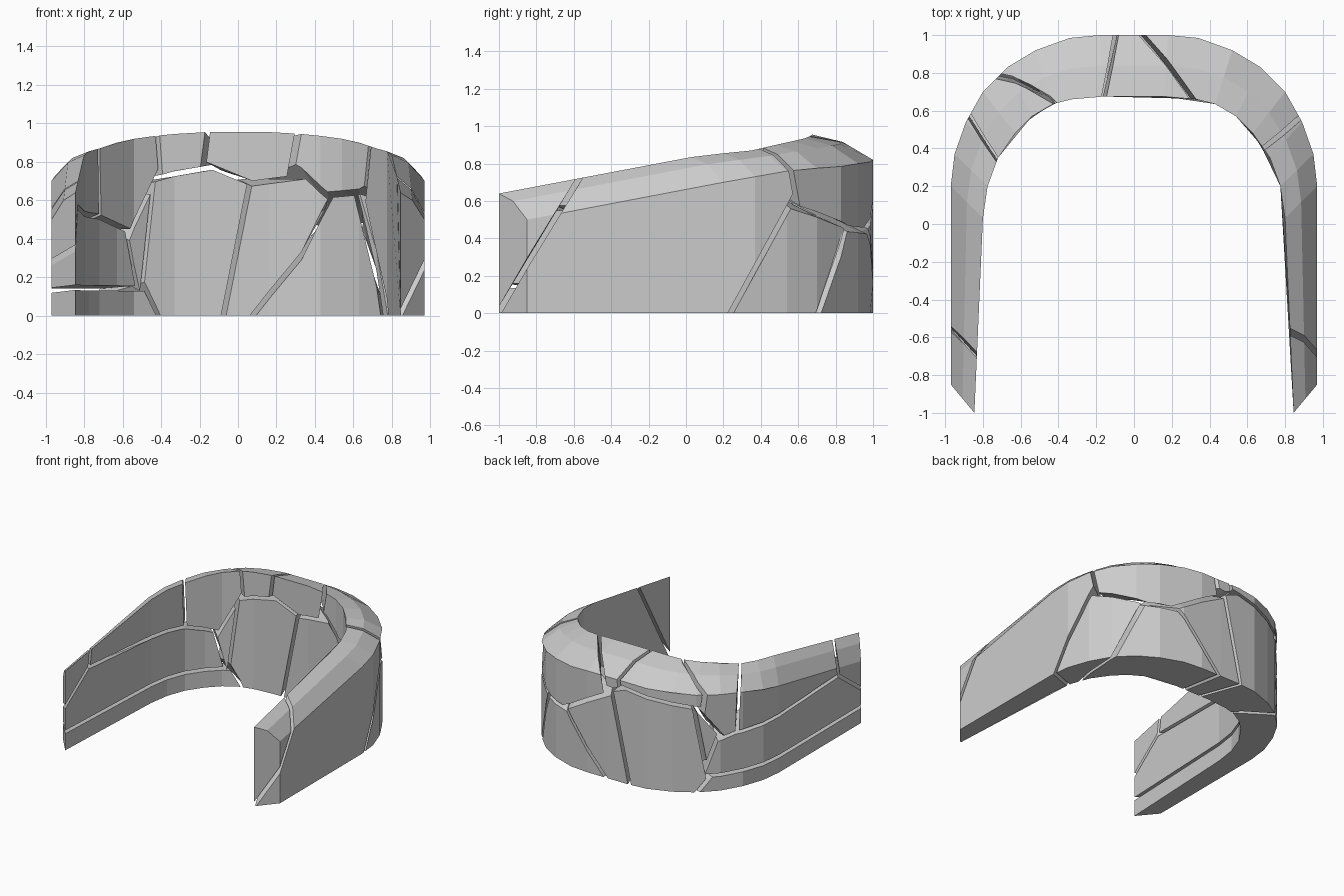
import bpy, bmesh
from mathutils import Vector

if "Cube" in bpy.data.objects:
    bpy.data.objects.remove(bpy.data.objects["Cube"])

STEP, DEPTH, GAP = 0.17, 0.29, 0.013

# Half of the horseshoe: station, outer x, y, inner x, y, outer top z, inner top z
HALF = [
    (0, 0.00, 1.00, 0.00, 0.675, 0.82, 0.955),
    (1, 0.18, 1.00, 0.16, 0.675, 0.82, 0.955),
    (2, 0.34, 0.985, 0.33, 0.66, 0.81, 0.945),
    (3, 0.52, 0.92, 0.43, 0.635, 0.80, 0.935),
    (4, 0.67, 0.83, 0.54, 0.57, 0.785, 0.92),
    (5, 0.80, 0.70, 0.63, 0.48, 0.775, 0.90),
    (6, 0.89, 0.54, 0.72, 0.35, 0.76, 0.87),
    (7, 0.95, 0.37, 0.775, 0.20, 0.73, 0.855),
    (8, 0.97, 0.20, 0.80, 0.03, 0.70, 0.835),
    (14, 0.97, -0.85, 0.845, -1.0, 0.50, 0.64),
]
STATIONS = [(-t, -a, b, -c, d, e, f) for t, a, b, c, d, e, f in HALF[:0:-1]] + HALF

# Crack junctions: station and height on the outer face, then on the inner face
N = dict(
    R1=(11.1, 1.1, 10.15, 1.1), R2=(15.26, -.1, 14.4, -.1), R3=(17, 1.1, 17, 1.1),
    E1=(5.9, .58, 5.1, .645), E1b=(8.1, -.1, 7.5, -.1), E1t=(6.0, 1.1, 6.1, 1.1),
    E2=(3.8, .46, 4.7, .635), E2b=(5.1, -.1, 6.9, -.1),
    D=(2.0, .43, 3.8, .64), Db=(-.2, -.1, -.2, -.1),
    A=(0, .74, 1.8, .71), At=(.7, 1.1, 1.9, 1.1),
    A2=(-.3, .72, .5, .695), A2b=(-1.1, -.1, -.7, -.1),
    B=(-.6, .76, -1.1, .78), Bt=(-.3, 1.1, -.9, 1.1),
    G=(-4.2, .69, -2.8, .70), Gt=(-4.7, 1.1, -2.9, 1.1),
    H=(-4.9, .42, -4.4, .44), J=(-4.2, .12, -3.9, .15), Jb=(-4.0, -.1, -2.0, -.1),
    V=(-5.7, .44, -6.0, .52), Vt=(-5.9, 1.1, -6.1, 1.1),
    K=(-14.5, .14, -14.5, .14), Kb=(-15, -.1, -15, -.1),
    L=(-12.4, .50, -12.3, .56), Lt=(-11.8, 1.1, -11.9, 1.1),
    Ld=(-14.5, .20, -14.5, .30), Le=(-15, 1.1, -15, 1.1),
)

# Each stone is bounded by a ring of junctions
STONES = {
    "right_end_stone": "R1 R3 R2",
    "right_arm_stone": "E1 E1t R1 R2 E1b",
    "right_wedge_stone": "E2 E1 E1b E2b",
    "right_back_stone": "D E2 E2b Db",
    "right_top_stone": "A At E1t E1 E2 D",
    "middle_lower_stone": "A2 A D Db A2b",
    "middle_top_stone": "B Bt At A A2",
    "left_top_stone": "G Gt Bt B",
    "left_back_stone": "J G B A2 A2b Jb",
    "left_sliver_stone": "G H J",
    "left_corner_stone": "H G Gt Vt V",
    "left_upper_stone": "V Vt Lt L",
    "left_middle_stone": "J H V L Ld K",
    "left_base_stone": "J K Kb Jb",
    "left_end_stone": "L Lt Le Ld",
}


def slab():
    """Unrolled wall: length along x, thickness along y, height along z."""
    bm = bmesh.new()
    rings = []
    for t, _, _, _, _, zo, zi in STATIONS:
        section = [(0, 0), (0, zo), (.5, .4 * zo + .6 * zi + .015), (1, zi), (1, 0)]
        rings.append([bm.verts.new((t * STEP, d * DEPTH, z)) for d, z in section])
    for a, b in zip(rings, rings[1:]):
        for i in range(5):
            j = (i + 1) % 5
            bm.faces.new((a[i], a[j], b[j], b[i]))
    bm.faces.new(rings[0])
    bm.faces.new(rings[-1])
    bmesh.ops.recalc_face_normals(bm, faces=bm.faces)
    return bm


def wrap(co):
    """Bend a point of the slab onto the horseshoe."""
    t, f = co.x / STEP, co.y / DEPTH
    for p, q in zip(STATIONS, STATIONS[1:]):
        if t <= q[0] or q is STATIONS[-1]:
            k = (t - p[0]) / (q[0] - p[0])
            ox, oy, ix, iy = [p[i] + (q[i] - p[i]) * k for i in range(1, 5)]
            return Vector((ox + (ix - ox) * f, oy + (iy - oy) * f, co.z))


def outer(n):
    return Vector((N[n][0] * STEP, 0, N[n][1]))


def inner(n):
    return Vector((N[n][2] * STEP, DEPTH, N[n][3]))


def stone(name, ring):
    bm = slab()
    centre = sum((outer(n) + inner(n) for n in ring), Vector()) / (2 * len(ring))
    for a, b in zip(ring, ring[1:] + ring[:1]):
        # Cutting plane fitted through the crack on both faces of the wall
        mid_o, mid_i = (outer(a) + outer(b)) / 2, (inner(a) + inner(b)) / 2
        along = outer(b) - outer(a) + inner(b) - inner(a)
        normal = along.cross(mid_i - mid_o).normalized()
        co = (mid_o + mid_i) / 2
        if normal.dot(centre - co) > 0:
            normal.negate()
        bmesh.ops.bisect_plane(bm, geom=bm.verts[:] + bm.edges[:] + bm.faces[:],
                               plane_co=co - normal * GAP, plane_no=normal,
                               clear_outer=True, dist=1e-5)
        rim = [e for e in bm.edges if e.is_boundary]
        if rim:
            caps = bmesh.ops.holes_fill(bm, edges=rim, sides=0)["faces"]
            bmesh.ops.triangulate(bm, faces=caps)
    for v in bm.verts:
        v.co = wrap(v.co)
    bmesh.ops.dissolve_limit(bm, angle_limit=0.02, verts=bm.verts, edges=bm.edges)
    bmesh.ops.recalc_face_normals(bm, faces=bm.faces)
    mesh = bpy.data.meshes.new(name)
    bm.to_mesh(mesh)
    bm.free()
    bpy.context.collection.objects.link(bpy.data.objects.new(name, mesh))


for name, ring in STONES.items():
    stone(name, ring.split())
